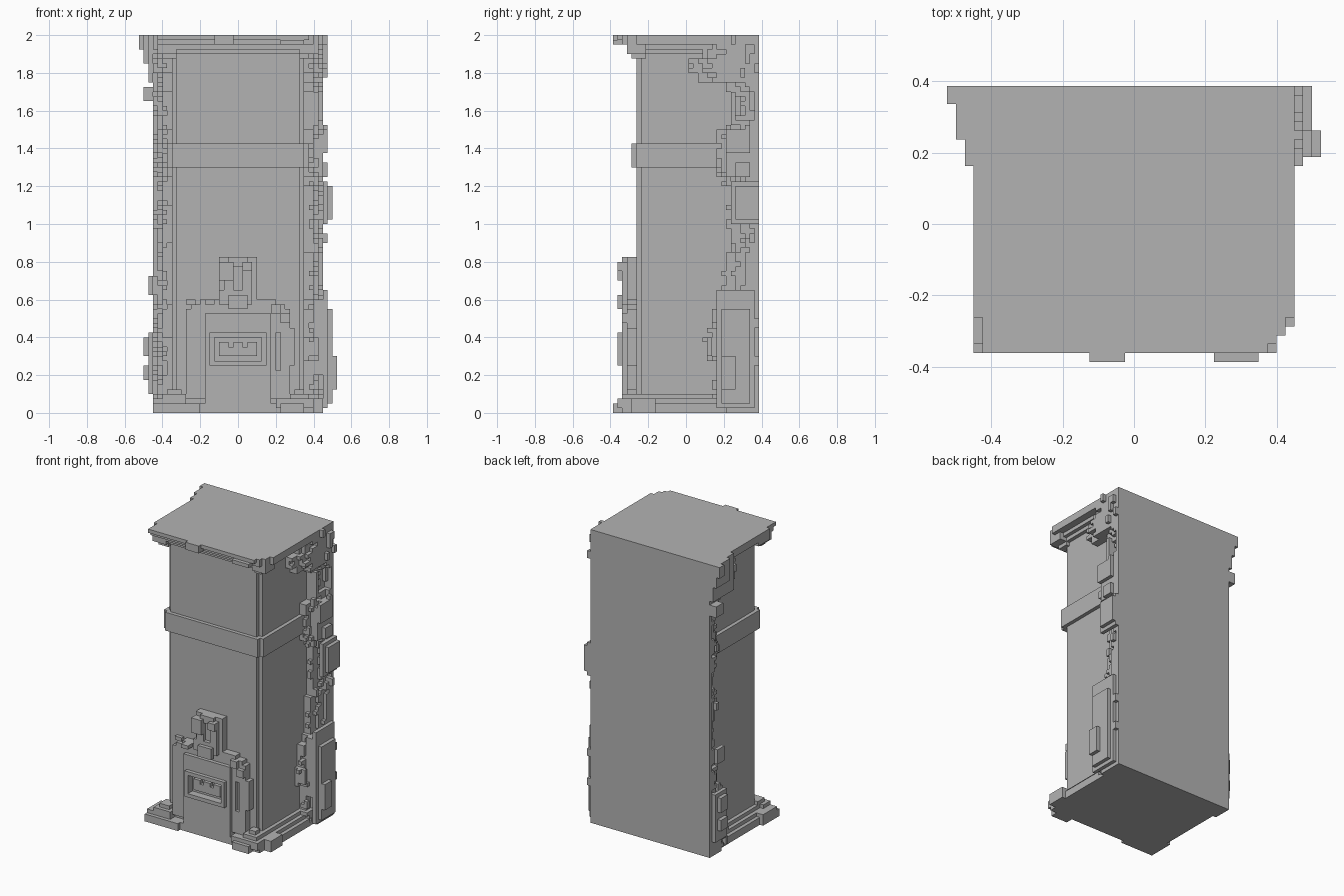
import bpy
import bmesh
import random
from mathutils import Vector

random.seed(4)
default_cube = bpy.data.objects.get("Cube")
if default_cube:
    bpy.data.objects.remove(default_cube, do_unlink=True)

CELL = 0.025
DEPTH, HEIGHT = 31, 80          # grid size along y and z; x is signed

stone = bpy.data.materials.new("plain grey stone")
stone.use_nodes = True
stone.diffuse_color = (0.45, 0.45, 0.45, 1)
stone.node_tree.nodes["Principled BSDF"].inputs["Base Color"].default_value = stone.diffuse_color


def block(left, right, front, back, low, high):
    """All grid cells inside a box."""
    return {(x, y, z) for x in range(left, right)
            for y in range(front, back) for z in range(low, high)}


def mirrored(cells):
    return cells | {(-1 - x, y, z) for x, y, z in cells}


def build(name, cells):
    """Skin a set of grid cells with flat faces, keeping only the outside."""
    bm = bmesh.new()
    corners = {}

    def corner(key):
        if key not in corners:
            x, y, z = key
            corners[key] = bm.verts.new(Vector((x, y - DEPTH / 2, z)) * CELL)
        return corners[key]

    for cell in sorted(cells):
        for axis in range(3):
            for side in (0, 1):
                step = list(cell)
                step[axis] += 2 * side - 1
                if tuple(step) in cells:
                    continue
                u, v = (axis + 1) % 3, (axis + 2) % 3
                loop = []
                for a, b in ((0, 0), (1, 0), (1, 1), (0, 1)):
                    key = list(cell)
                    key[axis] += side
                    key[u] += a
                    key[v] += b
                    loop.append(corner(tuple(key)))
                bm.faces.new(loop if side else loop[::-1])
    bmesh.ops.dissolve_limit(bm, angle_limit=0.01, verts=bm.verts[:], edges=bm.edges[:])
    mesh = bpy.data.meshes.new(name)
    bm.to_mesh(mesh)
    bm.free()
    mesh.materials.append(stone)
    obj = bpy.data.objects.new(name, mesh)
    bpy.context.collection.objects.link(obj)


# Square shaft with notched front corners
build("shaft", block(-14, 14, 6, DEPTH, 0, HEIGHT) | block(-13, 13, 5, 6, 0, HEIGHT))

# Raised band around the shaft
build("band", block(-14, 14, 4, 6, 52, 57) | block(-15, 15, 5, 24, 52, 57))


# Rough wall along the back: (top height, front edge) pairs going up
def rough_wall(profile, direction):
    cells = set()
    for z in range(HEIGHT):
        edge = next(front for top, front in profile if z < top)
        for layer, setback in enumerate((0, 0, 2, 4)):
            jitter = random.choice((0, 0, 0, 1, -1)) if layer else 0
            x = 14 + layer if direction > 0 else -15 - layer
            cells |= block(x, x + 1, min(edge + setback + jitter, DEPTH - 1), DEPTH, z, z + 1)
    return cells


left_profile = ((4, 20), (11, 22), (16, 20), (22, 21), (24, 23), (34, 24), (48, 25),
                (50, 24), (60, 22), (62, 25), (68, 27), (70, 24), (72, 18), (75, 16), (80, 19))
right_profile = ((4, 21), (16, 24), (23, 25), (36, 27), (44, 26), (50, 27),
                 (60, 25), (68, 26), (72, 23), (75, 19), (80, 18))
left_wall = rough_wall(left_profile, 1) | block(14, 17, 25, 26, 61, 68)
right_wall = rough_wall(right_profile, -1)
build("left_rough_wall", left_wall)
build("right_rough_wall", right_wall)

# Outgrowths on the wall, thicker in the middle than at the ends
left_lumps = (
    block(18, 19, 22, 30, 1, 26) | block(19, 20, 23, 29, 2, 22) | block(20, 21, 23, 26, 5, 12)
    | block(18, 19, 25, 31, 40, 49) | block(19, 20, 26, 31, 41, 48)
    | block(18, 19, 24, 29, 55, 60) | block(18, 19, 26, 29, 50, 53)
    | block(16, 18, 22, 28, 8, 24) | block(16, 18, 24, 28, 50, 59)
)
right_lumps = (
    block(-19, -18, 25, 30, 4, 17) | block(-20, -19, 26, 29, 12, 16)
    | block(-20, -19, 26, 29, 7, 10) | block(-19, -18, 26, 29, 25, 29)
    | block(-19, -18, 22, 31, 70, 80) | block(-20, -18, 25, 31, 74, 80)
    | block(-20, -18, 28, 31, 66, 69) | block(-21, -19, 29, 31, 77, 80)
)
build("left_outgrowths", left_lumps)
build("right_outgrowths", right_lumps)

# Small pebbles stuck on both walls
pebbles = set()
for wall, direction in ((left_wall, 1), (right_wall, -1)):
    for cell in random.sample(sorted(wall), 90):
        x, y, z = cell
        beside = (x + direction, y, z)
        if beside not in wall and abs(x) < 18:
            pebbles |= {beside, (x + direction, y, z + 1)}
build("wall_pebbles", {c for c in pebbles if c[2] < HEIGHT})

# Stepped cornice, worn at the front corners
cornice = (block(-15, 15, 4, 20, 76, 77) | block(-16, 16, 3, 20, 77, 78)
           | block(-17, 17, 2, DEPTH, 78, 79) | block(-17, 17, 1, DEPTH, 79, 80)
           | block(-18, 18, 5, DEPTH, 78, 80))
for i in range(3):
    cornice -= block(15 + i, 18, 0, 2 + i, 76, 80)
cornice |= block(-5, -1, 0, 3, 78, 80)
cornice |= block(13, 17, 3, 7, 76, 78) | block(-17, -13, 3, 8, 76, 78)
cornice |= block(13, 15, 4, 7, 75, 76) | block(-16, -13, 4, 6, 75, 76)
cornice |= block(9, 14, 0, 2, 78, 79) | block(-18, -16, 5, 10, 77, 79)
build("cornice", cornice)

# Moulded plinth, lumpy at the front corners
plinth = mirrored(block(0, 17, 5, 22, 0, 2) | block(0, 15, 4, 22, 2, 4)
                  | block(0, 16, 5, 20, 2, 3) | block(7, 16, 2, 6, 0, 2))
plinth |= block(-18, -8, 1, 4, 0, 2) | block(-16, -11, 2, 5, 2, 4)
plinth |= block(-18, -14, 2, 8, 0, 3) | block(-15, -12, 3, 6, 4, 5)
plinth |= block(9, 14, 0, 3, 0, 2) | block(8, 16, 1, 5, 1, 3)
plinth |= block(14, 18, 4, 9, 0, 3) | block(11, 15, 2, 6, 2, 4) | block(12, 14, 3, 5, 4, 5)
build("plinth", plinth)

# Stepped plaque on the front
backing = mirrored(block(0, 11, 3, 5, 3, 22) | block(0, 10, 3, 5, 22, 23)
                   | block(0, 8, 3, 5, 23, 24) | block(0, 4, 3, 5, 24, 33))
backing |= block(11, 12, 3, 5, 10, 18) | block(-11, -9, 4, 5, 23, 24)
backing -= block(8, 9, 3, 4, 9, 17)
backing |= block(9, 11, 2, 3, 19, 21) | block(7, 9, 2, 3, 21, 23)
build("plaque_backing", backing)

# Raised centre with a framed recess and toothed grille
panel = block(-7, 7, 2, 5, 0, 21) - block(-5, 5, 2, 3, 11, 16)
frame = block(-6, 6, 1, 2, 10, 17) - block(-5, 5, 1, 2, 11, 16)
grille = block(-4, 4, 2, 3, 12, 14)
for x in (-4, -1, 2):
    grille |= block(x, x + 2, 2, 3, 14, 15)
build("plaque_panel", panel)
build("plaque_frame", frame)
build("plaque_grille", grille)

# Crest of two posts and a knotted foot
crest = mirrored(block(1, 3, 2, 3, 24, 32)) | block(-4, -1, 1, 3, 28, 32)
crest |= block(1, 3, 1, 2, 30, 32) | block(-2, 2, 2, 3, 31, 33)
crest |= block(-4, 3, 2, 3, 23, 26) | block(-2, 2, 1, 2, 22, 25) | block(-7, -5, 1, 3, 23, 24)
build("plaque_crest", crest)
